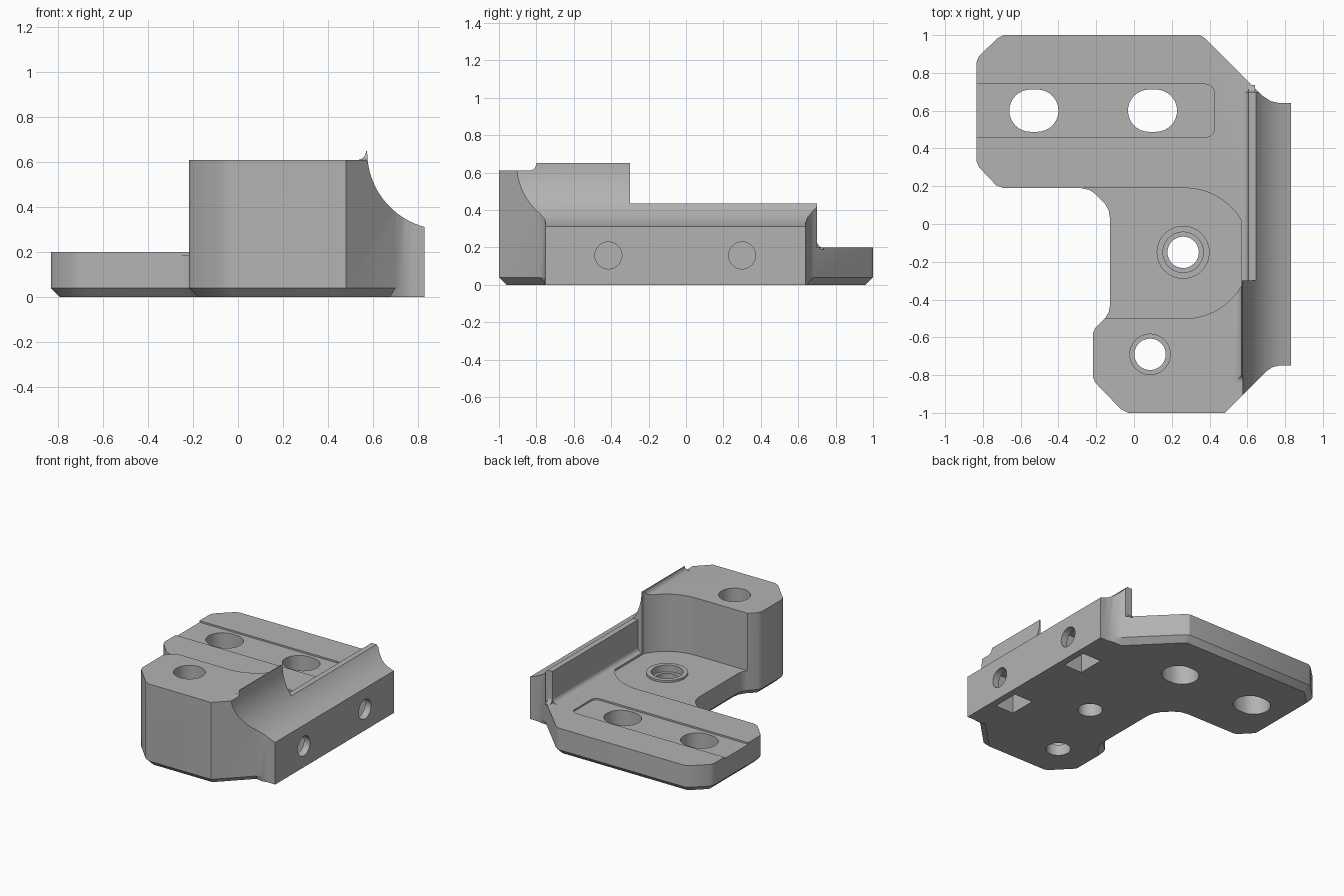
import bpy, bmesh
from math import sin, cos, pi, radians
from mathutils import Vector

if "Cube" in bpy.data.objects:
    bpy.data.objects.remove(bpy.data.objects["Cube"])

grey = bpy.data.materials.new("neutral grey")
grey.use_nodes = True
grey.diffuse_color = (0.45, 0.45, 0.45, 1)
grey.node_tree.nodes["Principled BSDF"].inputs["Base Color"].default_value = grey.diffuse_color


def loft(name, rings):
    """Closed solid through rings with equal point counts."""
    bm = bmesh.new()
    loops = [[bm.verts.new(p) for p in ring] for ring in rings]
    bm.faces.new(loops[0])
    bm.faces.new(loops[-1])
    n = len(loops[0])
    for a, b in zip(loops, loops[1:]):
        for i in range(n):
            j = (i + 1) % n
            bm.faces.new((a[i], a[j], b[j], b[i]))
    bmesh.ops.recalc_face_normals(bm, faces=bm.faces)
    mesh = bpy.data.meshes.new(name)
    bm.to_mesh(mesh)
    bm.free()
    ob = bpy.data.objects.new(name, mesh)
    bpy.context.collection.objects.link(ob)
    mesh.materials.append(grey)
    return ob


def prism(name, pts, lo, hi, axis="z"):
    """Extrude a 2D profile along one axis."""
    place = {"z": lambda a, b, t: (a, b, t),
             "y": lambda a, b, t: (a, t, b),
             "x": lambda a, b, t: (t, a, b)}[axis]
    return loft(name, [[place(a, b, t) for a, b in pts] for t in (lo, hi)])


def rect(a0, a1, b0, b1):
    return [(a0, b0), (a1, b0), (a1, b1), (a0, b1)]


def arc(cx, cy, r, start, end, n=16):
    angles = [radians(start + (end - start) * i / n) for i in range(n + 1)]
    return [(cx + r * cos(t), cy + r * sin(t)) for t in angles]


def circle(cx, cy, r, n=48):
    return arc(cx, cy, r, 0, 360 - 360 / n, n - 1)


def combine(ob, tool, operation="DIFFERENCE"):
    mod = ob.modifiers.new("combine", "BOOLEAN")
    mod.object, mod.operation, mod.solver = tool, operation, "EXACT"
    bpy.context.view_layer.objects.active = ob
    bpy.ops.object.modifier_apply(modifier=mod.name)
    bpy.data.objects.remove(tool)


def cut(pts, lo, hi, axis="z"):
    combine(body, prism("cutter", pts, lo, hi, axis))


def add(pts, lo, hi, axis="z"):
    combine(body, prism("addition", pts, lo, hi, axis), "UNION")


# Outline, counter-clockwise
outline = [(0.48, -1), (0.70, -0.78), (0.735, -0.757), (0.77, -0.75), (0.83, -0.75),
           (0.83, 0.64), (0.77, 0.64), (0.725, 0.65), (0.68, 0.68), (0.38, 0.98),
           (0.35, 1), (-0.69, 1), (-0.72, 0.985), (-0.82, 0.89), (-0.833, 0.86),
           (-0.833, 0.33), (-0.82, 0.3), (-0.73, 0.205), (-0.69, 0.19), (-0.28, 0.19)]
outline += [(-0.235, 0.18), (-0.20, 0.155), (-0.155, 0.11), (-0.135, 0.075), (-0.127, 0.03),
            (-0.127, -0.43), (-0.133, -0.465), (-0.15, -0.495), (-0.205, -0.55), (-0.217, -0.58),
            (-0.217, -0.81), (-0.205, -0.84), (-0.07, -0.98), (-0.03, -1)]


def inset(pts, d):
    """Mitred inward offset, leaving the rail edge upright."""
    out = []
    for i, p in enumerate(pts):
        p, a, b = Vector(p), Vector(pts[i - 1]), Vector(pts[(i + 1) % len(pts)])
        e1, e2 = (p - a).normalized(), (b - p).normalized()
        n1, n2 = Vector((-e1.y, e1.x)), Vector((-e2.y, e2.x))
        amount = 0 if p.x > 0.72 else d
        out.append(tuple(p + (n1 + n2) * amount / (1 + n1.dot(n2))))
    return out


# Full-height body with a chamfered underside
body = loft("mounting_bracket", [
    [(x, y, 0) for x, y in inset(outline, 0.04)],
    [(x, y, 0.04) for x, y in outline],
    [(x, y, 0.65) for x, y in outline]])

# Low plate behind the tall block
lower_arc = arc(0.27, -0.155, 0.345, -90, -29.6)
upper_arc = arc(0.27, -0.155, 0.345, 29.6, 90)
cut([(-1, -0.5)] + lower_arc + [(0.57, -0.3), (0.605, -0.3), (0.605, 0.7),
    (1, 0.7), (1, 1.2), (-1, 1.2)], 0.2, 1)

# Low rail top, concave rail face
cut(rect(0.5, 1, -0.3, 1.2), 0.435, 1)
cut(circle(0.92, 0.645, 0.345, 96), -1.2, 1.2, "y")

# Tall block top with a thin curved lip beside the rail
lip = arc(0.53, 0.65, 0.04, -90, 0, 8)
cut([(-1, 0.61)] + lip + [(0.57, 0.8), (-1, 0.8)], -1.2, 0, "y")
lip_end = arc(-0.84, 0.65, 0.04, -90, 0, 8)
cut([(-1.2, 0.61)] + lip_end + [(-0.80, 0.8), (-1.2, 0.8)], 0, 1, "x")

# Fillets at the foot of the low rail
foot = arc(0.57, 0.235, 0.035, -90, 0, 8)
add([(0.62, 0.19), (0.57, 0.19)] + foot + [(0.62, 0.235)], -0.302, 0.7, "y")
end_foot = arc(0.735, 0.235, 0.035, 180, 270, 8)
add([(0.69, 0.19), (0.69, 0.235)] + end_foot + [(0.735, 0.19)], 0.605, 0.64, "x")

# Shallow rounded recess and slot groove
cut([(-0.27, -0.5)] + lower_arc + upper_arc + [(-0.27, 0.19)], 0.185, 0.3)
groove = arc(0.38, 0.505, 0.045, -90, 0, 8) + arc(0.38, 0.695, 0.045, 0, 90, 8)
cut([(-1, 0.46)] + groove + [(-1, 0.74)], 0.188, 0.3)

# Raised ring around the middle screw hole
add(circle(0.26, -0.15, 0.14), 0.15, 0.2)

# Stepped screw holes
for x, y, step in ((0.26, -0.15, 0.15), (0.085, -0.69, 0.08)):
    cut(circle(x, y, 0.083), -0.1, 1)
    cut(circle(x, y, 0.107), step, 1)

# Long slots in the arm
for x in (-0.53, 0.098):
    cut(arc(x + 0.018, 0.6, 0.112, -90, 90) + arc(x - 0.018, 0.6, 0.112, 90, 270), -0.1, 1)

# Side bolt holes with square nut pockets below
for y in (-0.415, 0.30):
    cut(rect(0.63, 0.78, y - 0.1, y + 0.1), -0.1, 0.25)
    cut(circle(y, 0.157, 0.072), 0.7, 1, "x")

bpy.ops.object.select_all(action="DESELECT")
body.select_set(True)
bpy.context.view_layer.objects.active = body
bpy.ops.object.shade_smooth_by_angle(angle=radians(28))
